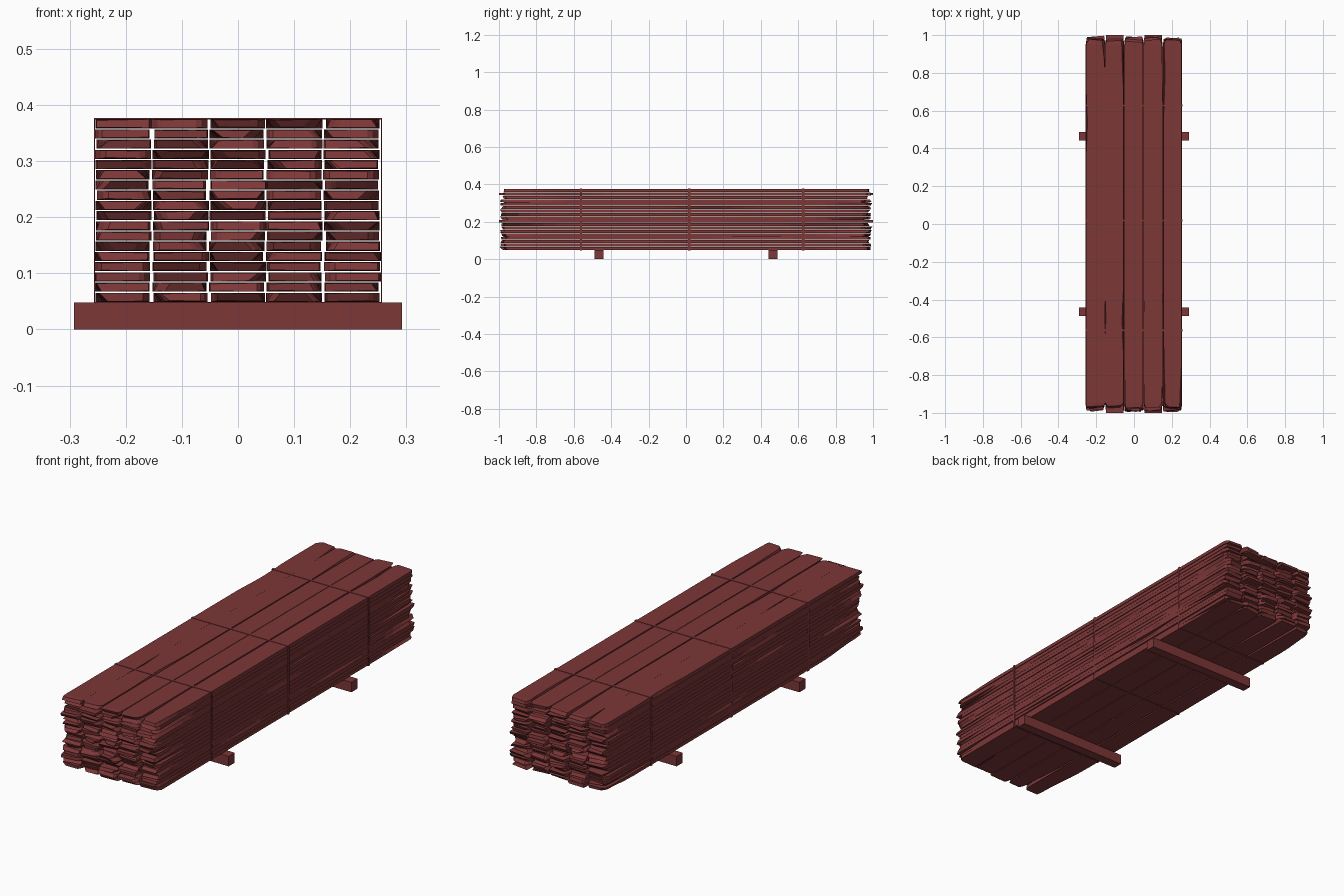
import bpy, bmesh, math, random

if "Cube" in bpy.data.objects:
    bpy.data.objects.remove(bpy.data.objects["Cube"])

random.seed(7)
wood = bpy.data.materials.new("red_brown_timber")
wood.diffuse_color = (0.205, 0.038, 0.039, 1)
wood.use_nodes = True
wood.node_tree.nodes["Principled BSDF"].inputs["Base Color"].default_value = wood.diffuse_color

COLUMNS, LAYERS = 5, 18
BASE, PITCH, THICK = 0.048, 0.0182, 0.0162
WIDTH, STEP = 0.0985, 0.102


def finish(bm, name):
    bmesh.ops.recalc_face_normals(bm, faces=bm.faces)
    mesh = bpy.data.meshes.new(name)
    bm.to_mesh(mesh)
    bm.free()
    mesh.materials.append(wood)
    ob = bpy.data.objects.new(name, mesh)
    bpy.context.collection.objects.link(ob)
    return ob


def box(name, x0, x1, y0, y1, z0, z1):
    bm = bmesh.new()
    bmesh.ops.create_cube(bm, size=1)
    for v in bm.verts:
        v.co = ((x0 + x1) / 2 + v.co.x * (x1 - x0),
                (y0 + y1) / 2 + v.co.y * (y1 - y0),
                (z0 + z1) / 2 + v.co.z * (z1 - z0))
    return finish(bm, name)


def wane():
    """Random bark-edge bumps: (centre, half length, depth)."""
    bumps = []
    if random.random() < 0.55:
        bumps.append((random.uniform(-0.9, 0.9), random.uniform(0.12, 0.32), random.uniform(0.004, 0.016)))
    for end in (-1, 1):
        if random.random() < 0.4:
            bumps.append((end * 0.98, random.uniform(0.15, 0.45), random.uniform(0.006, 0.02)))
    return bumps


def inset(bumps, y):
    return sum(d * math.cos((y - c) / r * math.pi / 2) ** 2 for c, r, d in bumps if abs(y - c) < r)


def end_length():
    return random.uniform(0.966, 0.982) if random.random() < 0.75 else random.uniform(0.985, 0.997)


def plank(name, cx, z0, top):
    bm = bmesh.new()
    front, back = (0.975, 0.98) if top else (end_length(), end_length())
    half = WIDTH / 2 + random.uniform(-0.002, 0.001)
    flip = random.random() < 0.5
    edges = {-1: wane(), 1: wane()}
    corner = {(e, s): random.choice((0.002, 0.004, 0.012, 0.02)) for e in (-1, 1) for s in (-1, 1)}
    bevel = {e: random.uniform(-0.014, 0.014) for e in (-1, 1)}
    skew = {e: random.uniform(-0.005, 0.005) for e in (-1, 1)}
    n = 30
    ys = [-front, -front + 0.008, -front + 0.03]
    ys += [-front + 0.03 + (front + back - 0.06) * i / n for i in range(1, n)]
    ys += [back - 0.03, back - 0.008, back]
    rings = []
    for y in ys:
        e = -1 if y < 0 else 1
        gap = (front if e < 0 else back) - abs(y)
        near = max(0, 1 - gap / 0.03)
        ring = []
        for s, up in ((-1, 0), (1, 0), (1, 1), (-1, 1)):
            # waney face is cut deep, the other face only nibbled
            cut = inset(edges[s], y) * (1 if up != flip else 0.12)
            x = cx + s * (half - cut - corner[e, s] * near ** 2)
            slope = bevel[e] * (up - 0.5) - abs(bevel[e]) / 2 + s * skew[e] - abs(skew[e])
            tip = e * slope * near
            z = z0 + up * THICK + (0.5 - up) * near * random.uniform(0, 0.005)
            ring.append(bm.verts.new((x, y + tip, z)))
        rings.append(ring)
    for a, b in zip(rings, rings[1:]):
        for i in range(4):
            j = (i + 1) % 4
            bm.faces.new((a[i], a[j], b[j], b[i]))
    bm.faces.new(rings[0])
    bm.faces.new(rings[-1])
    finish(bm, name)


# stacked planks
for layer in range(LAYERS):
    for col in range(COLUMNS):
        cx = (col - 2) * STEP - 0.001 + random.uniform(-0.002, 0.002)
        plank(f"plank_{layer + 1}_{col + 1}", cx, BASE + PITCH * layer + 0.0012, layer == LAYERS - 1)

# two long boards that stick out of the pile at both ends
for col in (1, 3):
    cx = (col - 2) * STEP
    z = BASE + PITCH * (16 if col == 1 else 8) + 0.0012
    box("long_board", cx - 0.047, cx + 0.047, -1, 1, z + 0.002, z + THICK - 0.002)

# bearers under the pile
for y in (-0.465, 0.465):
    box("bearer", -0.292, 0.292, y - 0.023, y + 0.023, 0, BASE)

# thin binding straps around the pile
top = BASE + PITCH * LAYERS
for y in (-0.562, 0.018, 0.627):
    y0, y1 = y - 0.006, y + 0.006
    box("strap_top", -0.256, 0.256, y0, y1, top - 0.001, top + 0.001)
    box("strap_bottom", -0.256, 0.256, y0, y1, BASE - 0.001, BASE + 0.001)
    for s in (-1, 1):
        x = s * 0.2555
        box("strap_side", x - 0.001, x + 0.001, y0, y1, BASE - 0.001, top + 0.001)
